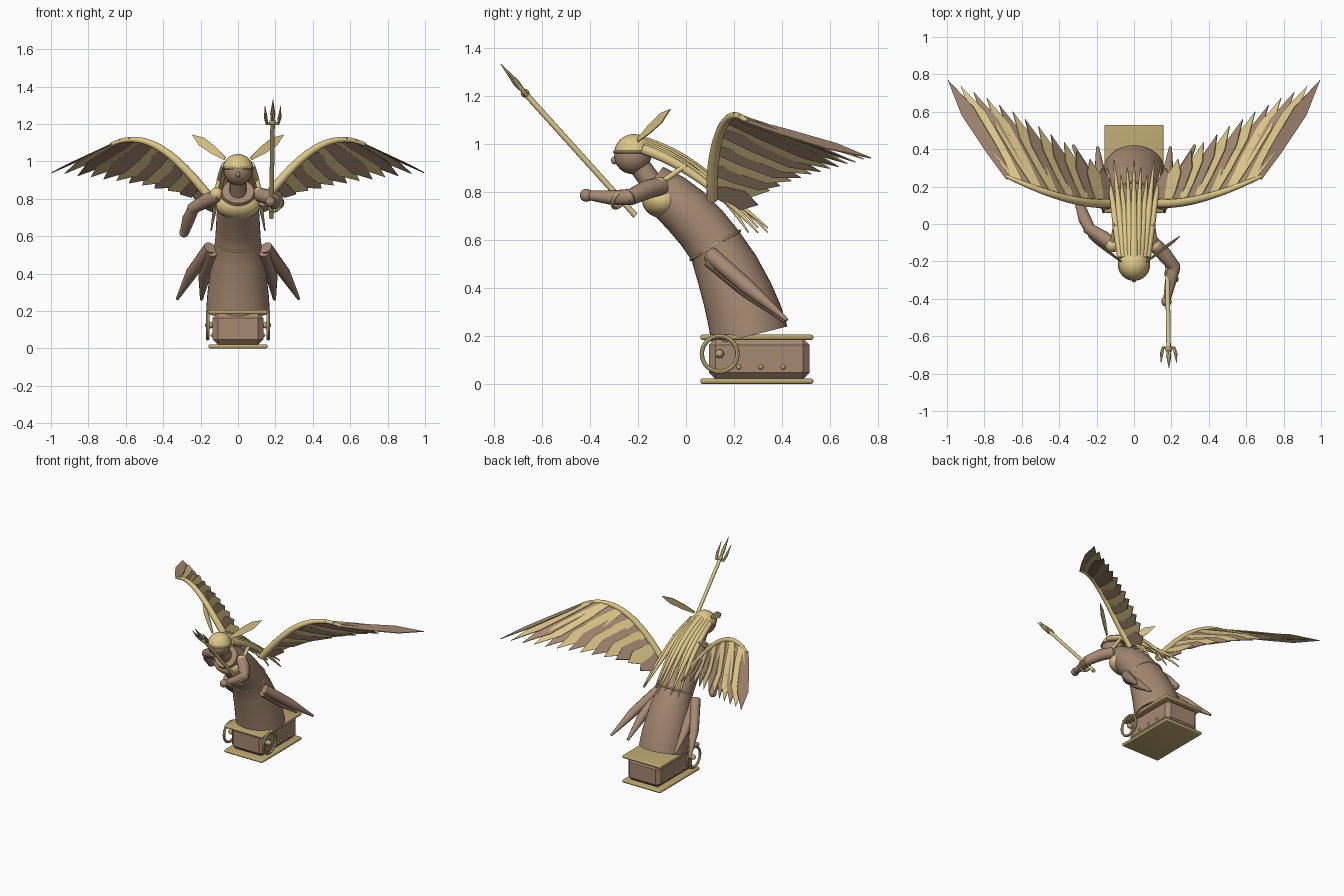
import bpy, bmesh, math
from mathutils import Vector, Matrix

cube = bpy.data.objects.get("Cube")
if cube:
    bpy.data.objects.remove(cube, do_unlink=True)


def material(name, rgb):
    m = bpy.data.materials.new(name)
    m.use_nodes = True
    m.diffuse_color = (*rgb, 1)
    m.node_tree.nodes["Principled BSDF"].inputs["Base Color"].default_value = (*rgb, 1)
    return m


BROWN = material("warm brown", (0.38, 0.25, 0.17))
GOLD = material("pale gold", (0.72, 0.57, 0.25))
BRASS = material("aged brass", (0.5, 0.39, 0.165))


def finish(name, bm, mat, smooth=True):
    bmesh.ops.recalc_face_normals(bm, faces=bm.faces)
    mesh = bpy.data.meshes.new(name)
    bm.to_mesh(mesh)
    bm.free()
    mesh.materials.append(mat)
    if smooth:
        for p in mesh.polygons:
            p.use_smooth = True
        mesh.set_sharp_from_angle(angle=math.radians(40))
    ob = bpy.data.objects.new(name, mesh)
    bpy.context.collection.objects.link(ob)
    return ob


def bezier(p, t):
    a, b, c, d = (Vector(v) for v in p)
    u = 1 - t
    return a * u**3 + b * 3 * u * u * t + c * 3 * u * t * t + d * t**3


def tube(name, pts, radii, mat, sides=16, ref=(1, 0, 0), flat=1.0, closed=False):
    """Loft circles along a path; flat scales the radius across ref."""
    pts = [Vector(p) for p in pts]
    n = len(pts)
    bm = bmesh.new()
    rings = []
    for i, p in enumerate(pts):
        if closed:
            tan = pts[(i + 1) % n] - pts[i - 1]
        else:
            tan = pts[min(i + 1, n - 1)] - pts[max(i - 1, 0)]
        tan.normalize()
        side = Vector(ref) - tan * tan.dot(Vector(ref))
        side.normalize()
        up = tan.cross(side)
        r = radii[i] if isinstance(radii, (list, tuple)) else radii
        angles = [2 * math.pi * k / sides for k in range(sides)]
        rings.append([bm.verts.new(p + side * r * math.cos(a) + up * r * flat * math.sin(a))
                      for a in angles])
    pairs = list(zip(rings, rings[1:])) + ([(rings[-1], rings[0])] if closed else [])
    for a, b in pairs:
        for k in range(sides):
            j = (k + 1) % sides
            bm.faces.new((a[k], a[j], b[j], b[k]))
    if not closed:
        bm.faces.new(rings[0])
        bm.faces.new(rings[-1])
    return finish(name, bm, mat)


def ball(name, loc, size, mat, keep_above=None):
    bm = bmesh.new()
    bmesh.ops.create_uvsphere(bm, u_segments=24, v_segments=16, radius=1)
    if keep_above is not None:
        bmesh.ops.bisect_plane(bm, geom=bm.verts[:] + bm.edges[:] + bm.faces[:],
                               plane_co=(0, 0, keep_above), plane_no=(0, 0, 1), clear_inner=True)
    bm.transform(Matrix.Translation(loc) @ Matrix.Diagonal((*size, 1)))
    return finish(name, bm, mat)


def box(name, lo, hi, mat, bevel, segments=1):
    lo, hi = Vector(lo), Vector(hi)
    bm = bmesh.new()
    bmesh.ops.create_cube(bm, size=1)
    bm.transform(Matrix.Translation((lo + hi) / 2) @ Matrix.Diagonal((*(hi - lo), 1)))
    bmesh.ops.bevel(bm, geom=bm.edges[:], offset=bevel, segments=segments,
                    profile=0.5, affect='EDGES')
    return finish(name, bm, mat, segments > 1)


def ring(name, center, radius, thick, mat, u, v):
    c, u, v = Vector(center), Vector(u).normalized(), Vector(v).normalized()
    pts = [c + (u * math.cos(a) + v * math.sin(a)) * radius
           for a in (2 * math.pi * k / 32 for k in range(32))]
    return tube(name, pts, thick, mat, 8, u.cross(v), closed=True)


def blade(name, root, tip, across, width, mat, profile, thick=0.005):
    """Flat leaf; profile holds (position along, half width share)."""
    root, tip = Vector(root), Vector(tip)
    d = tip - root
    w = Vector(across) - d * (Vector(across).dot(d) / d.length_squared)
    w.normalize()
    normal = d.cross(w).normalized() * thick / 2
    outline = [root + d * t + w * h * width for t, h in profile] + [tip]
    outline += [root + d * t - w * h * width for t, h in reversed(profile)]
    bm = bmesh.new()
    low = [bm.verts.new(p - normal) for p in outline]
    high = [bm.verts.new(p + normal) for p in outline]
    bm.faces.new(low)
    bm.faces.new(high)
    for k in range(len(outline)):
        j = (k + 1) % len(outline)
        bm.faces.new((low[k], low[j], high[j], high[k]))
    return finish(name, bm, mat, False)


# Plinth with two brass slabs
box("plinth", (-0.135, 0.095, 0.02), (0.135, 0.515, 0.19), BROWN, 0.028)
box("plinth_bottom_slab", (-0.158, 0.06, 0), (0.158, 0.53, 0.022), BRASS, 0.009, 3)
box("plinth_top_slab", (-0.158, 0.06, 0.183), (0.158, 0.53, 0.205), BRASS, 0.009, 3)

# Leaning robe and torso
spine = [(0.265, 0.2, 0.17), (0.245, 0.28, 0.165), (0.215, 0.37, 0.155), (0.17, 0.48, 0.14),
         (0.122, 0.575, 0.122), (0.065, 0.65, 0.118), (0.0, 0.72, 0.114),
         (-0.075, 0.785, 0.105), (-0.145, 0.84, 0.085)]
tube("robe", [(0, y, z) for y, z, r in spine], [r for y, z, r in spine], BROWN, 40, flat=0.95)
ring("belt", (0, 0.122, 0.577), 0.118, 0.006, GOLD, (1, 0, 0), (0, 0.86, 0.5))
ball("collar", (0, -0.098, 0.765), (0.118, 0.085, 0.075), GOLD)

# Head and helmet
ball("head", (0, -0.222, 0.95), (0.077, 0.077, 0.077), BROWN)
ball("helmet", (0, -0.217, 0.955), (0.083, 0.083, 0.085), GOLD, keep_above=0.1)
ring("helmet_brim", (0, -0.217, 0.965), 0.08, 0.007, GOLD, (1, 0, 0), (0, 1, 0))
ball("nose", (0, -0.298, 0.93), (0.012, 0.014, 0.016), BROWN)
tube("neck", [(0, -0.13, 0.82), (0, -0.21, 0.93)], 0.045, BROWN)

# Long swept hair
for i in range(-4, 5):
    a = abs(i)
    path = [(0.017 * i, -0.18, 1.01 - 0.008 * a), (0.024 * i, -0.01, 0.96 - 0.01 * a),
            (0.028 * i, 0.13, 0.86 - 0.012 * a), (0.036 * i, 0.34 - 0.04 * (a % 3), 0.63 + 0.02 * (a % 2))]
    pts = [bezier(path, k / 12) for k in range(13)]
    tube(f"hair_lock_{i + 5}", pts, [0.022 * (1 - 0.85 * (k / 12)**2) for k in range(13)], GOLD, 10)

LEAF = [(0, 0.35), (0.35, 0.9), (0.72, 1)]
FEATHER = [(0, 0.5), (0.3, 0.85), (0.68, 1)]
COUNT = 13

for s, side in ((1, "left"), (-1, "right")):
    # Plinth ring, boss and rivets
    ring(side + "_plinth_ring", (s * 0.162, 0.14, 0.125), 0.074, 0.009, GOLD, (0, 1, 0), (0, 0, 1))
    ball(side + "_ring_boss", (s * 0.152, 0.14, 0.125), (0.025, 0.018, 0.018), BRASS)
    for k in range(3):
        ball(f"{side}_rivet_{k + 1}", (s * 0.136, 0.22 + 0.092 * k, 0.07), (0.01, 0.01, 0.01), BRASS)

    # Helmet wing, shoulder and strap
    blade(side + "_helmet_wing", (s * 0.07, -0.2, 1.015), (s * 0.245, -0.065, 1.143),
          (s * 0.5, 0, -1), 0.024, GOLD, LEAF)
    ball(side + "_shoulder", (s * 0.115, -0.115, 0.825), (0.036, 0.036, 0.036), GOLD)
    tube(side + "_strap", [(s * 0.12, -0.13, 0.82), (s * 0.1, 0.0, 0.91)], 0.012, GOLD, 10)

    # Robe tails
    tube(side + "_outer_tail", [(s * 0.15, 0.1, 0.54), (s * 0.25, 0.26, 0.4), (s * 0.325, 0.42, 0.265)],
         [0.034, 0.032, 0.008], BROWN, 12)
    tube(side + "_inner_tail", [(s * 0.14, 0.1, 0.52), (s * 0.18, 0.26, 0.385), (s * 0.195, 0.41, 0.262)],
         [0.036, 0.032, 0.008], BROWN, 12)

    # Wing: curved leading edge and a fan of feathers
    edge = [(s * 0.12, 0.11, 0.77), (s * 0.27, 0.1, 0.95), (s * 0.45, 0.15, 1.2), (s * 0.68, 0.255, 1.09)]
    tube(side + "_wing_edge", [bezier(edge, k / 24) for k in range(25)],
         [0.024 - 0.014 * (k / 24)**2 for k in range(25)], GOLD, 12, (0, 1, 0))
    for i in range(COUNT):
        t = i / (COUNT - 1)
        root = bezier(edge, 0.06 + 0.92 * t)
        tangent = bezier(edge, min(t + 0.05, 1)) - bezier(edge, max(t - 0.05, 0))
        tip = Vector((s * (0.17 + 0.825 * t), 0.3 + 0.47 * t + 0.1 * t * (1 - t), 0.745 + 0.195 * t**0.5))
        lift = tangent.cross(tip - root).normalized() * (0.004 * (i % 2) * s)
        blade(f"{side}_feather_{i + 1}", root + lift, tip + lift, tangent, 0.052 - 0.012 * t,
              GOLD if i % 2 else BROWN, FEATHER)

# Right arm swept back
tube("right_upper_arm", [(-0.1, -0.12, 0.82), (-0.17, -0.07, 0.79), (-0.25, -0.02, 0.745)],
     [0.036, 0.038, 0.03], BROWN)
tube("right_forearm", [(-0.235, -0.03, 0.755), (-0.265, 0.03, 0.69), (-0.288, 0.1, 0.615)],
     [0.03, 0.034, 0.024], BROWN)
ball("right_hand", (-0.288, 0.095, 0.62), (0.026, 0.026, 0.026), BROWN)

# Left arm reaching forward
tube("left_upper_arm", [(0.1, -0.1, 0.825), (0.16, -0.16, 0.81), (0.22, -0.235, 0.775)],
     [0.038, 0.04, 0.033], BROWN)
ball("left_elbow", (0.212, -0.235, 0.778), (0.034, 0.034, 0.034), BROWN)
tube("left_forearm", [(0.215, -0.23, 0.778), (0.195, -0.31, 0.775), (0.175, -0.41, 0.785)],
     [0.034, 0.03, 0.019], BROWN)
ball("left_hand", (0.173, -0.415, 0.785), (0.027, 0.027, 0.027), BROWN)
ring("left_bracelet", (0.2, -0.28, 0.765), 0.036, 0.008, GOLD, (0.7, -0.4, 0.2), (0.1, 0.5, 0.8))

# Trident
butt, neck, point = Vector((0.178, -0.21, 0.7)), Vector((0.185, -0.67, 1.21)), Vector((0.187, -0.772, 1.332))
tube("trident_shaft", [butt, neck], 0.012, GOLD, 12)
ball("trident_collar", neck, (0.018, 0.018, 0.018), BRASS)
aim = (point - neck).normalized()
tube("trident_middle_prong", [neck, neck.lerp(point, 0.35), point], [0.008, 0.014, 0.001], GOLD, 8)
for s, side in ((1, "left"), (-1, "right")):
    out = Vector((s, 0, 0))
    pts = [neck - aim * 0.01, neck + out * 0.03 - aim * 0.012, neck + out * 0.037 + aim * 0.03,
           neck + out * 0.042 + aim * 0.115]
    tube(f"trident_{side}_prong", pts, [0.008, 0.008, 0.01, 0.001], GOLD, 8, aim.cross(out))
